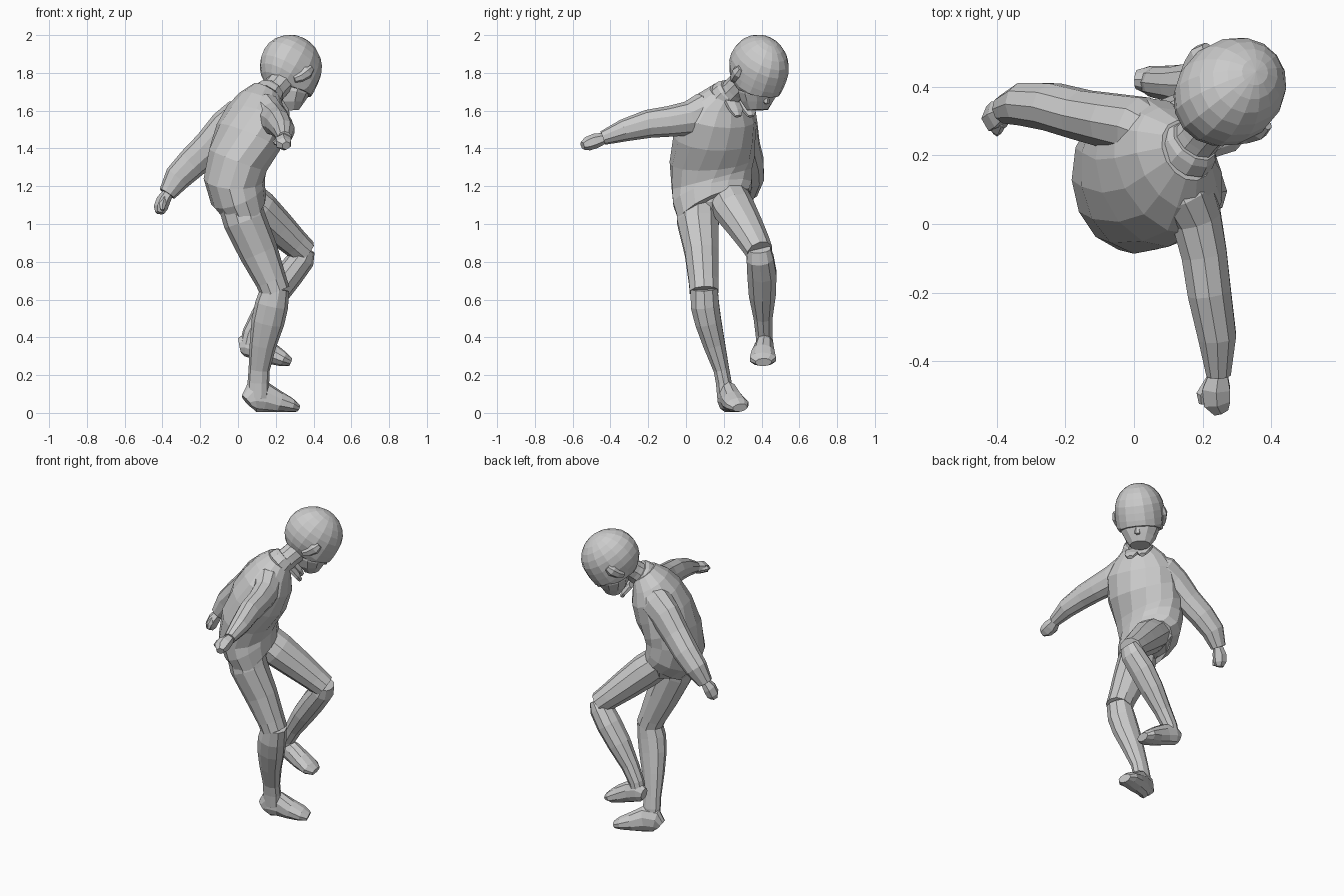
import bpy, bmesh, math
from mathutils import Vector, Matrix


def finish(name, bm):
    bmesh.ops.recalc_face_normals(bm, faces=bm.faces)
    me = bpy.data.meshes.new(name)
    bm.to_mesh(me)
    bm.free()
    ob = bpy.data.objects.new(name, me)
    bpy.context.collection.objects.link(ob)
    return ob


def loft(name, rings, side=(0, 1, 0), n=10, xf=None):
    """Skin elliptical rings (x, y, z, half_side, half_depth[, side vector])."""
    bm = bmesh.new()
    pts = [Vector(r[:3]) for r in rings]
    loops = []
    for i, r in enumerate(rings):
        t = (pts[min(i + 1, len(pts) - 1)] - pts[max(i - 1, 0)]).normalized()
        if len(r) > 5:                       # fixed, possibly tilted ring
            u = Vector(r[5]).normalized()
        else:
            u = Vector(side)
            u = (u - t * u.dot(t)).normalized()
        f = t.cross(u).normalized()
        loop = []
        for k in range(n):
            a = 2 * math.pi * (k + 0.5) / n
            loop.append(bm.verts.new(pts[i] + u * r[3] * math.cos(a) * 1.04
                                     + f * r[4] * math.sin(a) * 1.04))
        loops.append(loop)
    for A, B in zip(loops, loops[1:]):
        for k in range(n):
            bm.faces.new((A[k], A[(k + 1) % n], B[(k + 1) % n], B[k]))
    bm.faces.new(loops[0])
    bm.faces.new(loops[-1])
    if xf:
        bm.transform(xf)
    return finish(name, bm)


# sweater body: hips to shoulders, leaning forward and twisting
tw = [(.05, -.92, -.40), (.05, -.96, -.25), (.15, -.98, -.1),
      (.35, -.93, -.04), (.46, -.88, 0)]
loft("sweater", [
    (.04, .15, 1.09, .20, .12, tw[0]),
    (.00, .14, 1.16, .212, .147, tw[1]),
    (-.02, .137, 1.24, .215, .156, tw[1]),
    (.0, .138, 1.34, .219, .158, tw[2]),
    (.055, .15, 1.46, .215, .168, tw[3]),
    (.10, .17, 1.57, .205, .15, tw[4]),
    (.125, .19, 1.645, .155, .115, tw[4]),
    (.155, .215, 1.70, .09, .08, tw[4])], n=14)
loft("trouser_seat", [(.0, .14, 1.16, .18, .12), (.02, .13, 1.09, .16, .10),
                      (.03, .13, 1.05, .09, .07)])

# sleeves, blending out of the shoulders
loft("right_sleeve", [
    (.12, .15, 1.60, .075, .085), (.15, .09, 1.59, .085, .10),
    (.183, .015, 1.558, .073, .088), (.205, -.09, 1.543, .067, .078),
    (.22, -.20, 1.53, .064, .072), (.243, -.33, 1.495, .056, .057),
    (.247, -.44, 1.455, .036, .036)], side=(1, 0, 0))
loft("left_sleeve", [
    (.06, .26, 1.58, .075, .085), (.01, .285, 1.555, .088, .105),
    (-.06, .30, 1.505, .08, .098), (-.15, .318, 1.41, .073, .086),
    (-.24, .342, 1.325, .07, .08), (-.32, .35, 1.245, .063, .07),
    (-.375, .335, 1.16, .042, .045)])

# hands with thumbs
loft("right_hand", [
    (.247, -.43, 1.455, .028, .028), (.24, -.48, 1.44, .045, .038),
    (.243, -.52, 1.425, .043, .036), (.255, -.548, 1.415, .024, .022)],
    side=(1, 0, 0), n=6)
loft("right_thumb", [(.225, -.46, 1.44, .018, .018), (.20, -.50, 1.435, .018, .018),
                     (.20, -.525, 1.43, .01, .01)], side=(1, 0, 0), n=5)
loft("left_hand", [
    (-.37, .335, 1.165, .028, .028), (-.395, .32, 1.125, .043, .036),
    (-.41, .308, 1.085, .042, .036), (-.415, .30, 1.058, .024, .022)], n=6)
loft("left_thumb", [(-.39, .30, 1.135, .018, .018), (-.40, .275, 1.10, .017, .017),
                    (-.40, .265, 1.075, .01, .01)], n=5)

# standing leg
loft("right_thigh", [
    (.0, .065, 1.14, .105, .11), (.035, .063, 1.02, .112, .11),
    (.11, .083, .85, .09, .10), (.175, .093, .70, .079, .08),
    (.197, .096, .642, .077, .077)])
loft("right_shin", [
    (.197, .096, .66, .072, .072), (.178, .10, .57, .076, .085),
    (.158, .118, .48, .07, .084), (.132, .15, .36, .058, .068),
    (.112, .187, .23, .042, .054), (.108, .20, .16, .042, .055),
    (.105, .205, .08, .04, .055)])
loft("right_foot", [
    (.047, .195, .06, .028, .04), (.075, .205, .084, .042, .078),
    (.14, .228, .085, .05, .078), (.21, .25, .06, .06, .056),
    (.275, .272, .042, .062, .038), (.313, .286, .027, .04, .022)])

# raised leg
loft("left_thigh", [
    (.03, .22, 1.15, .105, .095), (.11, .255, 1.08, .108, .10),
    (.21, .315, .985, .092, .088), (.30, .365, .90, .078, .074),
    (.352, .39, .852, .07, .068)])
loft("left_shin", [
    (.37, .388, .868, .06, .04), (.34, .392, .82, .072, .068),
    (.275, .402, .735, .078, .072), (.20, .404, .63, .072, .067),
    (.12, .408, .51, .051, .053), (.07, .413, .42, .045, .046),
    (.055, .415, .36, .042, .043)])
loft("left_foot", [
    (.008, .422, .358, .028, .038), (.045, .42, .365, .042, .064),
    (.11, .413, .345, .05, .064), (.18, .408, .312, .062, .054),
    (.24, .407, .284, .07, .038), (.278, .41, .268, .042, .022)])

# neck and collar
loft("neck", [(.15, .21, 1.66, .07, .07), (.195, .262, 1.715, .064, .066),
              (.25, .33, 1.78, .07, .07)], side=(.6, -.8, 0))
loft("collar", [(.15, .21, 1.675, .09, .083), (.168, .232, 1.70, .082, .076),
                (.176, .242, 1.71, .07, .066)], side=(.6, -.8, 0))
for label, y, dx in (("right", .255, .24), ("left", .325, .205)):
    loft(label + "_collar_flap",
         [(dx - .03, y - .01, 1.65, .05, .016), (dx + .005, y + .01, 1.60, .042, .016),
          (dx + .02, y + .02, 1.57, .02, .012)], side=(.5, -.85, 0), n=6)

# head frame: x forward, y left, z crown; turned and bowed
HEAD = (Matrix.Translation((.28, .386, 1.832)) @ Matrix.Rotation(math.radians(38), 4, 'Z')
        @ Matrix.Rotation(math.radians(35), 4, 'Y'))

# hair: egg with an overhanging fringe, cut along a plane sloping down to the nape
bm = bmesh.new()
bmesh.ops.create_uvsphere(bm, u_segments=16, v_segments=12, radius=1)
for v in bm.verts:
    x, y, z = v.co
    if z < -.1 and x > 0:
        k = min(1.2, (1 - z * z + 1e-4) ** -.45)
        x, y = x * k * 1.02, y * k
    v.co = (x * .177, y * .15, z * .168)
cut = bmesh.ops.bisect_plane(bm, geom=bm.verts[:] + bm.edges[:] + bm.faces[:],
                             plane_co=(.19, 0, -.07), plane_no=(.3, 0, -1),
                             clear_outer=True)
edges = [e for e in cut["geom_cut"] if isinstance(e, bmesh.types.BMEdge)]
bmesh.ops.edgeloop_fill(bm, edges=edges)
bm.transform(HEAD)
finish("hair", bm)

# face, nose and ears
loft("face", [(.055, 0, -.07, .115, .10), (.068, 0, -.12, .108, .096),
              (.092, 0, -.16, .088, .08), (.12, 0, -.195, .06, .048)], xf=HEAD)
loft("nose", [(.15, 0, -.09, .014, .012), (.16, 0, -.115, .018, .016),
              (.145, 0, -.125, .015, .012)], n=5, xf=HEAD)
for label, s in (("right", -1), ("left", 1)):
    loft(label + "_ear",
         [(-.02, s * .12, -.095, .016, .018), (.0, s * .135, -.065, .02, .026),
          (.015, s * .146, -.025, .022, .032), (.025, s * .146, .01, .012, .018)],
         n=6, xf=HEAD)
